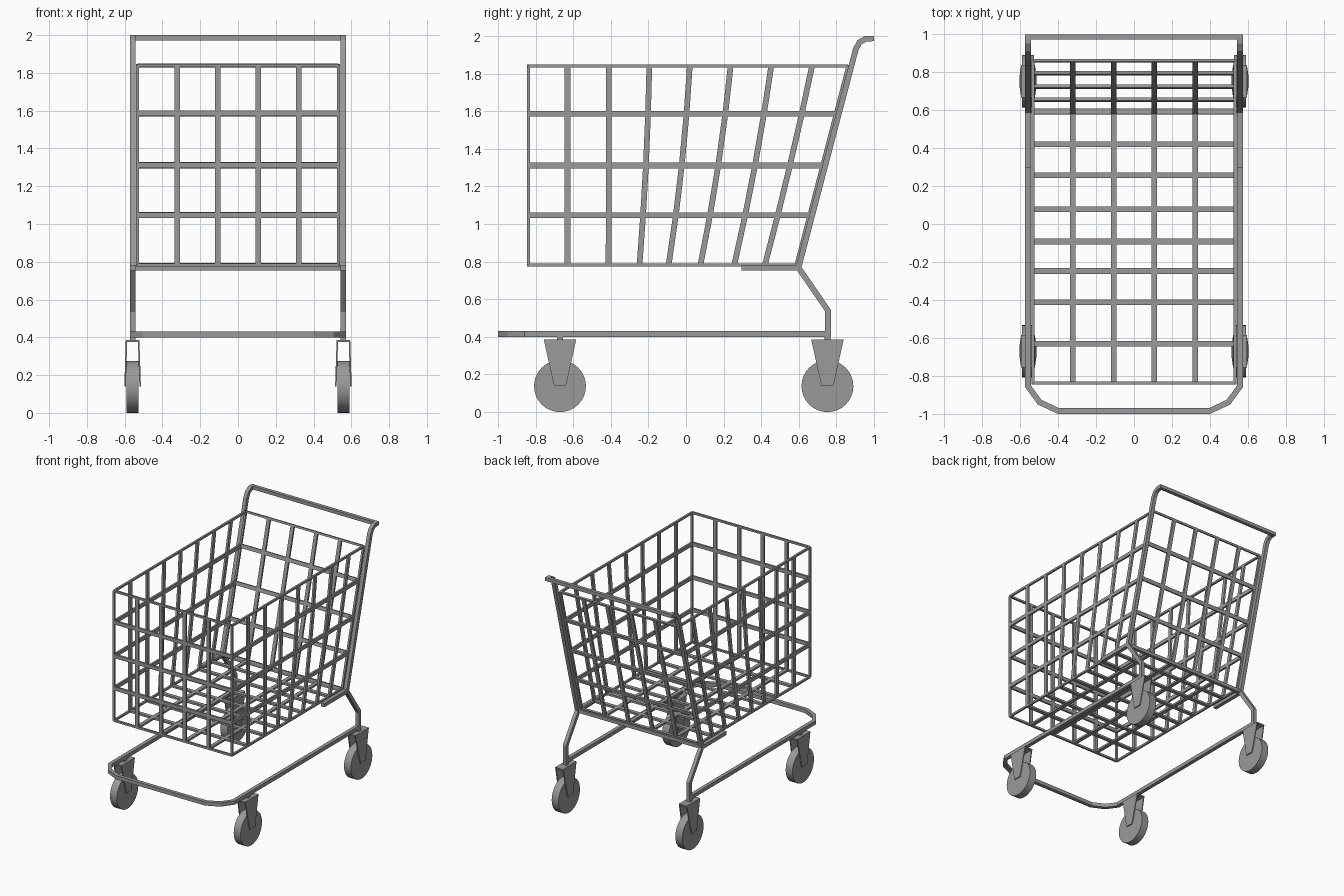
import bpy, bmesh, math
from mathutils import Vector

cube = bpy.data.objects.get("Cube")
if cube:
    bpy.data.objects.remove(cube)

steel = bpy.data.materials.new("grey steel")
steel.use_nodes = True
GREY = (0.32, 0.32, 0.32, 1)
steel.diffuse_color = GREY
steel.node_tree.nodes["Principled BSDF"].inputs["Base Color"].default_value = GREY


def finish(bm, name):
    bmesh.ops.recalc_face_normals(bm, faces=bm.faces)
    mesh = bpy.data.meshes.new(name)
    bm.to_mesh(mesh)
    bm.free()
    mesh.materials.append(steel)
    obj = bpy.data.objects.new(name, mesh)
    bpy.context.collection.objects.link(obj)
    return obj


def sweep(bm, path, normal, width, depth):
    """Rectangular bar along a planar path, mitred at the bends."""
    pts = [Vector(p) for p in path]
    n = Vector(normal).normalized()
    rings = []
    for i, p in enumerate(pts):
        a = (p - pts[i - 1]).normalized() if i else None
        b = (pts[i + 1] - p).normalized() if i < len(pts) - 1 else None
        a, b = a or b, b or a
        t = (a + b).normalized()
        side = t.cross(n) * (width / 2 / t.dot(a))
        up = n * depth / 2
        rings.append([bm.verts.new(p + o) for o in (side + up, up - side, -side - up, side - up)])
    for r, s in zip(rings, rings[1:]):
        for k in range(4):
            bm.faces.new((r[k], r[k - 1], s[k - 1], s[k]))
    bm.faces.new(rings[0])
    bm.faces.new(rings[-1])


# Basket dimensions
X, FRONT, Z0, Z1 = 0.531, -0.838, 0.783, 1.839
BACK0, BACK1 = 0.585, 0.86
LEVELS = [0, 0.25, 0.5, 0.76, 1]
RIB_X = [-0.322, -0.107, 0.107, 0.322]
RIB_LOW = [-0.63, -0.412, -0.247, -0.092, 0.077, 0.257, 0.42]
RIB_HIGH = [-0.63, -0.41, -0.195, 0.02, 0.237, 0.453, 0.67]
WIRE, THIN = 0.03, 0.016


def height(t):
    return Z0 + (Z1 - Z0) * t


def back(t):
    return BACK0 + (BACK1 - BACK0) * t


def gauge(t):
    return THIN if t in (0, 1) else WIRE


# Basket sides: level wires and ribs that lean more toward the back
for name, s in (("left", 1), ("right", -1)):
    bm = bmesh.new()
    x = s * X
    for t in LEVELS:
        sweep(bm, [(x, FRONT, height(t)), (x, back(t), height(t))], (1, 0, 0), gauge(t), THIN)
    for i, (lo, hi) in enumerate(zip(RIB_LOW, RIB_HIGH)):
        bow = max(0, 0.6 - 0.12 * max(0, i - 2))
        path = [(x, lo + (hi - lo) * (t + bow * t * (1 - t)), height(t)) for t in LEVELS]
        sweep(bm, path, (1, 0, 0), WIRE, THIN)
    finish(bm, f"basket_{name}_side")

# Basket front and sloping back
for name, y0, y1 in (("front", FRONT, FRONT), ("back", BACK0, BACK1)):
    bm = bmesh.new()
    n = (0, Z1 - Z0, y0 - y1)
    for t in LEVELS:
        y = y0 + (y1 - y0) * t
        sweep(bm, [(-X, y, height(t)), (X, y, height(t))], n, gauge(t), THIN)
    for x in [-X] + RIB_X + [X]:
        sweep(bm, [(x, y0, Z0), (x, y1, Z1)], n, THIN if abs(x) == X else WIRE, THIN)
    finish(bm, f"basket_{name}")

# Basket floor
bm = bmesh.new()
for y in RIB_LOW:
    sweep(bm, [(-X, y, Z0), (X, y, Z0)], (0, 0, 1), WIRE, THIN)
for x in RIB_X:
    sweep(bm, [(x, FRONT, Z0), (x, BACK0, Z0)], (0, 0, 1), WIRE, THIN)
finish(bm, "basket_floor")

# Upright frame tubes, legs and basket supports
TUBE, FX = 0.03, 0.558
UPRIGHT = [(0.99, 1.985), (0.955, 1.985), (0.923, 1.966), (0.903, 1.93),
           (0.598, 0.768), (0.755, 0.54), (0.755, 0.415)]
for name, s in (("left", 1), ("right", -1)):
    bm = bmesh.new()
    # Split at the knee so that both halves keep clean ends
    for part in (UPRIGHT[:5], UPRIGHT[4:]):
        sweep(bm, [(s * FX, y, z) for y, z in part], (1, 0, 0), TUBE, TUBE)
    finish(bm, f"{name}_upright")
    bm = bmesh.new()
    sweep(bm, [(s * FX, 0.295, 0.768), (s * FX, 0.605, 0.768)], (1, 0, 0), TUBE, TUBE)
    finish(bm, f"{name}_basket_support")

# Handle and rear cross bar
for name, y, z in (("handle", 0.985, 1.986), ("rear_cross_bar", 0.595, 0.768)):
    bm = bmesh.new()
    sweep(bm, [(-FX - 0.015, y, z), (FX + 0.015, y, z)], (0, 0, 1), 0.028, 0.028)
    finish(bm, name)

# Lower rail bent round the front
half = [(FX, 0.77), (FX, -0.855), (0.497, -0.938), (0.397, -0.985)]
loop = half + [(-x, y) for x, y in reversed(half)]
bm = bmesh.new()
sweep(bm, [(x, y, 0.415) for x, y in loop], (0, 0, 1), TUBE, TUBE)
finish(bm, "lower_rail")


# Casters: wheel, fork and stem
def wheel(name, x, y):
    bpy.ops.mesh.primitive_cylinder_add(vertices=32, radius=0.138, depth=0.062,
                                        location=(x, y, 0.138), rotation=(0, math.pi / 2, 0))
    obj = bpy.context.object
    obj.name = name
    obj.data.materials.append(steel)
    bpy.ops.object.shade_smooth_by_angle(angle=math.radians(40))


def fork(name, x, y):
    bm = bmesh.new()
    for s in (-1, 1):
        # Tapered cheek plate
        inner, outer = [], []
        for dy, z, dx in ((-0.086, 0.385, 0.036), (0.086, 0.385, 0.036),
                          (0.032, 0.14, 0.044), (-0.032, 0.14, 0.044)):
            inner.append(bm.verts.new((x + s * (dx - 0.008), y + dy, z)))
            outer.append(bm.verts.new((x + s * dx, y + dy, z)))
        bm.faces.new(inner)
        bm.faces.new(outer)
        for k in range(4):
            bm.faces.new((inner[k], inner[k - 1], outer[k - 1], outer[k]))
    sweep(bm, [(x, y - 0.086, 0.38), (x, y + 0.086, 0.38)], (0, 0, 1), 0.072, 0.01)
    sweep(bm, [(x, y, 0.38), (x, y, 0.41)], (1, 0, 0), TUBE, TUBE)
    finish(bm, name)


for end, y in (("front", -0.67), ("rear", 0.752)):
    for side, s in (("left", 1), ("right", -1)):
        wheel(f"{end}_{side}_wheel", s * FX, y)
        fork(f"{end}_{side}_fork", s * FX, y)
